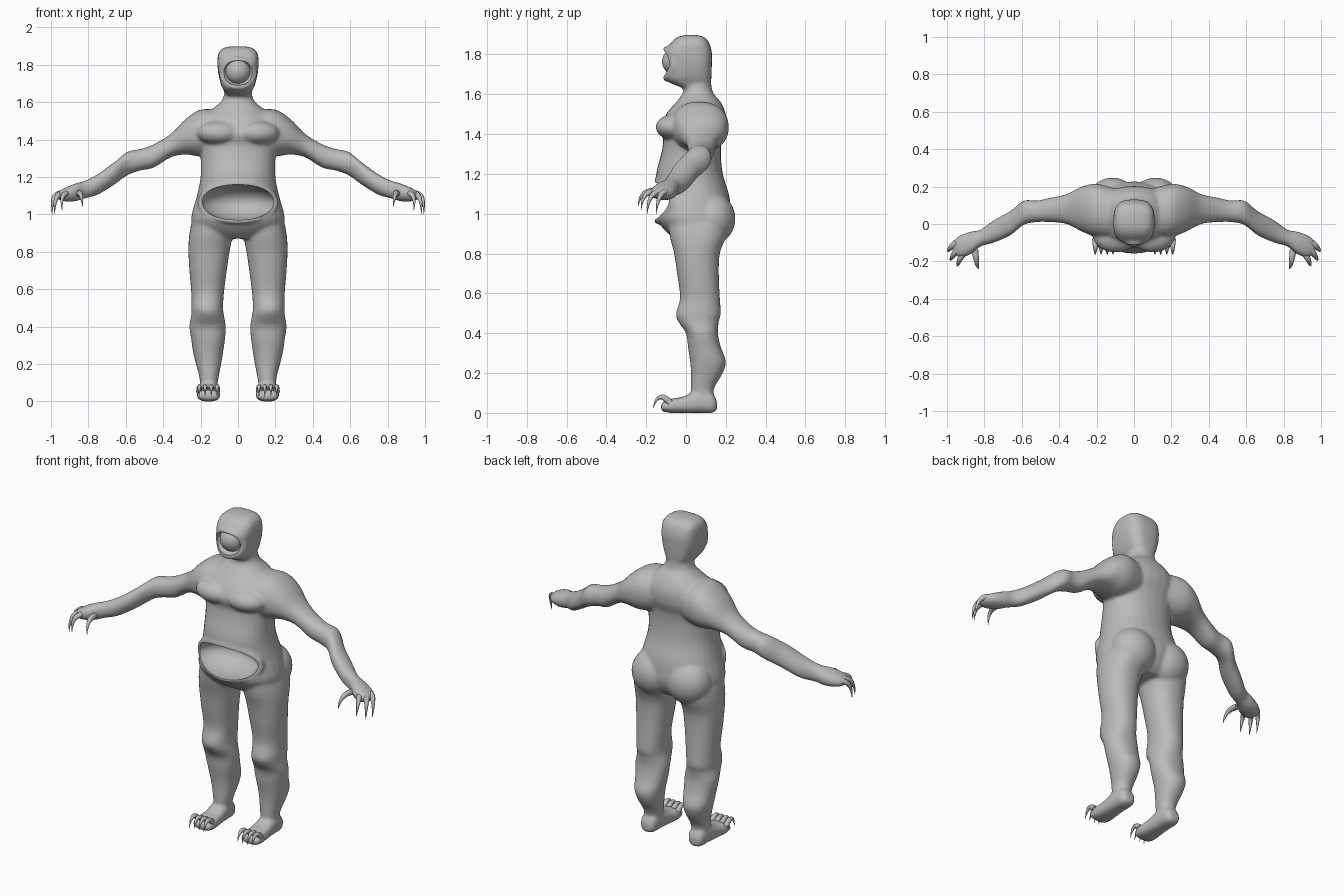
import bpy, bmesh, math
from mathutils import Vector

if "Cube" in bpy.data.objects:
    bpy.data.objects.remove(bpy.data.objects["Cube"], do_unlink=True)

skin = bpy.data.materials.new("grey_skin")
skin.use_nodes = True
grey = (0.5, 0.5, 0.5, 1)
skin.diffuse_color = grey
skin.node_tree.nodes["Principled BSDF"].inputs["Base Color"].default_value = grey


def make_object(name, bm):
    bmesh.ops.recalc_face_normals(bm, faces=bm.faces)
    mesh = bpy.data.meshes.new(name)
    bm.to_mesh(mesh)
    bm.free()
    mesh.materials.append(skin)
    obj = bpy.data.objects.new(name, mesh)
    bpy.context.collection.objects.link(obj)
    return obj


def select_only(objects):
    bpy.ops.object.select_all(action='DESELECT')
    for obj in objects:
        obj.select_set(True)
    bpy.context.view_layer.objects.active = objects[0]


def spline(a, b, c, d, t):
    return b + t / 2 * (c - a + t * (2 * a - 5 * b + 4 * c - d + t * (3 * (b - c) + d - a)))


def loft(name, axis, rings, side=1, power=2.2, sides=28, steps=4):
    """Each ring: position on the axis, then low and high limits on the other two axes."""
    last = len(rings) - 1
    slices = []
    for i in range(last):
        near = [rings[max(0, min(last, i + k))] for k in (-1, 0, 1, 2)]
        for s in range(steps):
            slices.append([spline(*values, s / steps) for values in zip(*near)])
    slices.append(rings[last])
    bm = bmesh.new()
    loops = []
    for pos, u_low, u_high, v_low, v_high in slices:
        loop = []
        for k in range(sides):
            angle = math.tau * k / sides
            c, s = math.cos(angle), math.sin(angle)
            u = (u_low + u_high + (u_high - u_low) * math.copysign(abs(c) ** (2 / power), c)) / 2
            v = (v_low + v_high + (v_high - v_low) * math.copysign(abs(s) ** (2 / power), s)) / 2
            x, y, z = {'X': (pos, u, v), 'Y': (u, pos, v), 'Z': (u, v, pos)}[axis]
            loop.append(bm.verts.new((side * x, y, z)))
        loops.append(loop)
    for low, high in zip(loops, loops[1:]):
        for k in range(sides):
            n = (k + 1) % sides
            bm.faces.new((low[k], low[n], high[n], high[k]))
    bm.faces.new(loops[0])
    bm.faces.new(loops[-1])
    return make_object(name, bm)


def ellipsoid(name, center, radii):
    bm = bmesh.new()
    bmesh.ops.create_uvsphere(bm, u_segments=40, v_segments=24, radius=1)
    bmesh.ops.scale(bm, vec=radii, verts=bm.verts)
    bmesh.ops.translate(bm, vec=center, verts=bm.verts)
    return make_object(name, bm)


def tube(name, points, radii, cyclic=False):
    curve = bpy.data.curves.new(name, 'CURVE')
    curve.dimensions = '3D'
    curve.bevel_depth = 1
    curve.bevel_resolution = 2
    curve.use_fill_caps = True
    path = curve.splines.new('POLY')
    path.points.add(len(points) - 1)
    path.use_cyclic_u = cyclic
    for point, co, radius in zip(path.points, points, radii):
        point.co = (*co, 1)
        point.radius = radius
    curve.materials.append(skin)
    obj = bpy.data.objects.new(name, curve)
    bpy.context.collection.objects.link(obj)
    select_only([obj])
    bpy.ops.object.convert(target='MESH')
    return bpy.context.view_layer.objects.active


def rim(name, height, front, bend, width, tall, thickness):
    points = []
    for k in range(48):
        c, s = math.cos(math.tau * k / 48), math.sin(math.tau * k / 48)
        points.append((width * c, front + bend * c * c, height + tall * s))
    return tube(name, points, [thickness] * 48, cyclic=True)


def claw(name, side, base, bend, tip, thickness):
    a, b, c = (Vector((side * p[0], p[1], p[2])) for p in (base, bend, tip))
    ts = [k / 8 for k in range(9)]
    points = [a * (1 - t) ** 2 + b * 2 * t * (1 - t) + c * t * t for t in ts]
    obj = tube(name, points, [thickness * (1.04 - t ** 1.5) for t in ts])
    select_only([obj])
    bpy.ops.object.shade_smooth_by_angle(angle=math.radians(60))


# Torso: height, half width, front, back
torso = [(.87, .15, -.05, .16), (.91, .23, -.1, .2), (.97, .25, -.145, .225),
         (1.03, .24, -.15, .225), (1.1, .22, -.15, .215), (1.2, .2, -.15, .185),
         (1.3, .2, -.125, .175), (1.37, .21, -.115, .18), (1.43, .22, -.13, .2),
         (1.5, .2, -.1, .2), (1.56, .14, -.05, .175), (1.61, .085, -.015, .135),
         (1.67, .07, -.02, .125)]
parts = [loft("body", 'Z', [(z, -w, w, f, b) for z, w, f, b in torso])]

# Head
head = [(1.63, .06, -.01, .11), (1.66, .075, -.085, .125), (1.69, .09, -.11, .128),
        (1.75, .105, -.1, .13), (1.81, .11, -.105, .13), (1.86, .105, -.075, .115),
        (1.888, .08, -.04, .09), (1.898, .04, 0, .05)]
parts.append(loft("head", 'Z', [(z, -w, w, f, b) for z, w, f, b in head], power=3))

# Limbs
arm = [(.1, -.08, .19, 1.32, 1.56), (.2, -.07, .215, 1.31, 1.56), (.28, -.04, .2, 1.32, 1.51),
       (.36, 0, .16, 1.305, 1.43), (.45, .01, .14, 1.25, 1.375), (.52, .01, .125, 1.235, 1.35),
       (.59, -.005, .125, 1.21, 1.335), (.66, -.06, .07, 1.16, 1.28),
       (.75, -.1, .02, 1.105, 1.215), (.82, -.12, -.03, 1.085, 1.18),
       (.87, -.16, -.04, 1.07, 1.165), (.93, -.18, -.06, 1.07, 1.14),
       (.97, -.155, -.095, 1.085, 1.115)]
leg = [(.05, .115, .205, .03, .14), (.12, .105, .205, .025, .14), (.2, .09, .225, .025, .185),
       (.26, .08, .24, .02, .2), (.33, .07, .25, .01, .175), (.4, .065, .26, 0, .16),
       (.46, .075, .25, -.04, .165), (.5, .08, .25, -.05, .175), (.58, .075, .25, -.03, .17),
       (.7, .06, .26, -.045, .165), (.8, .045, .265, -.06, .17), (.88, .03, .262, -.08, .2),
       (.95, .02, .25, -.09, .22)]
foot = [(.155, .13, .185, .015, .06), (.13, .11, .205, 0, .1), (.06, .105, .21, 0, .11),
        (-.02, .1, .215, 0, .08), (-.08, .095, .22, 0, .07), (-.125, .105, .215, .01, .05)]
for side in (1, -1):
    parts.append(loft("arm", 'X', arm, side))
    parts.append(loft("leg", 'Z', leg, side))
    parts.append(loft("foot", 'Y', foot, side, power=2.6))
    parts.append(ellipsoid("chest", (side * .1, -.06, 1.435), (.12, .092, .065)))
    parts.append(ellipsoid("buttock", (side * .115, .13, .975), (.13, .118, .13)))

# Rims around the belly mouth and the eye
parts.append(rim("mouth_rim", 1.065, -.142, .075, .2, .1, .018))
parts.append(rim("eyelid", 1.752, -.103, .04, .088, .074, .014))

# Fuse the parts into one skin
select_only(parts)
bpy.ops.object.join()
body = parts[0]
remesh = body.modifiers.new("fuse", 'REMESH')
remesh.mode = 'VOXEL'
remesh.voxel_size = .009
smooth = body.modifiers.new("soften", 'SMOOTH')
smooth.factor = .5
smooth.iterations = 6

# Hollow out the belly mouth and the eye socket
cutters = [ellipsoid("mouth_cutter", (0, -.13, 1.065), (.2, .16, .096)),
           ellipsoid("socket_cutter", (0, -.1, 1.757), (.08, .045, .068))]
for cutter in cutters:
    cutter.hide_render = True
    cut = body.modifiers.new("hollow", 'BOOLEAN')
    cut.operation = 'DIFFERENCE'
    cut.solver = 'EXACT'
    cut.object = cutter
select_only([body])
for modifier in list(body.modifiers):
    bpy.ops.object.modifier_apply(modifier=modifier.name)
for cutter in cutters:
    bpy.data.objects.remove(cutter, do_unlink=True)
body.data.materials.clear()
body.data.materials.append(skin)
select_only([body])
bpy.ops.object.shade_smooth_by_angle(angle=math.radians(40))

# Eye
eye = ellipsoid("eye", (0, -.05, 1.765), (.07, .07, .07))
select_only([eye])
bpy.ops.object.shade_smooth()

# Claws on hands and feet
fingers = [((.85, -.14, 1.11), (.84, -.23, 1.13), (.83, -.24, 1.04)),
           ((.91, -.15, 1.11), (.95, -.22, 1.12), (.94, -.225, 1.02)),
           ((.94, -.13, 1.11), (.985, -.19, 1.11), (.98, -.195, 1.0)),
           ((.95, -.1, 1.11), (1.0, -.14, 1.11), (.993, -.15, 1.0))]
for side, label in ((1, "left"), (-1, "right")):
    for base, bend, tip in fingers:
        claw(label + "_finger_claw", side, base, bend, tip, .017)
    for x in (.112, .143, .176, .207):
        claw(label + "_toe_claw", side, (x, -.08, .05), (x, -.14, .12), (x, -.165, .025), .016)
